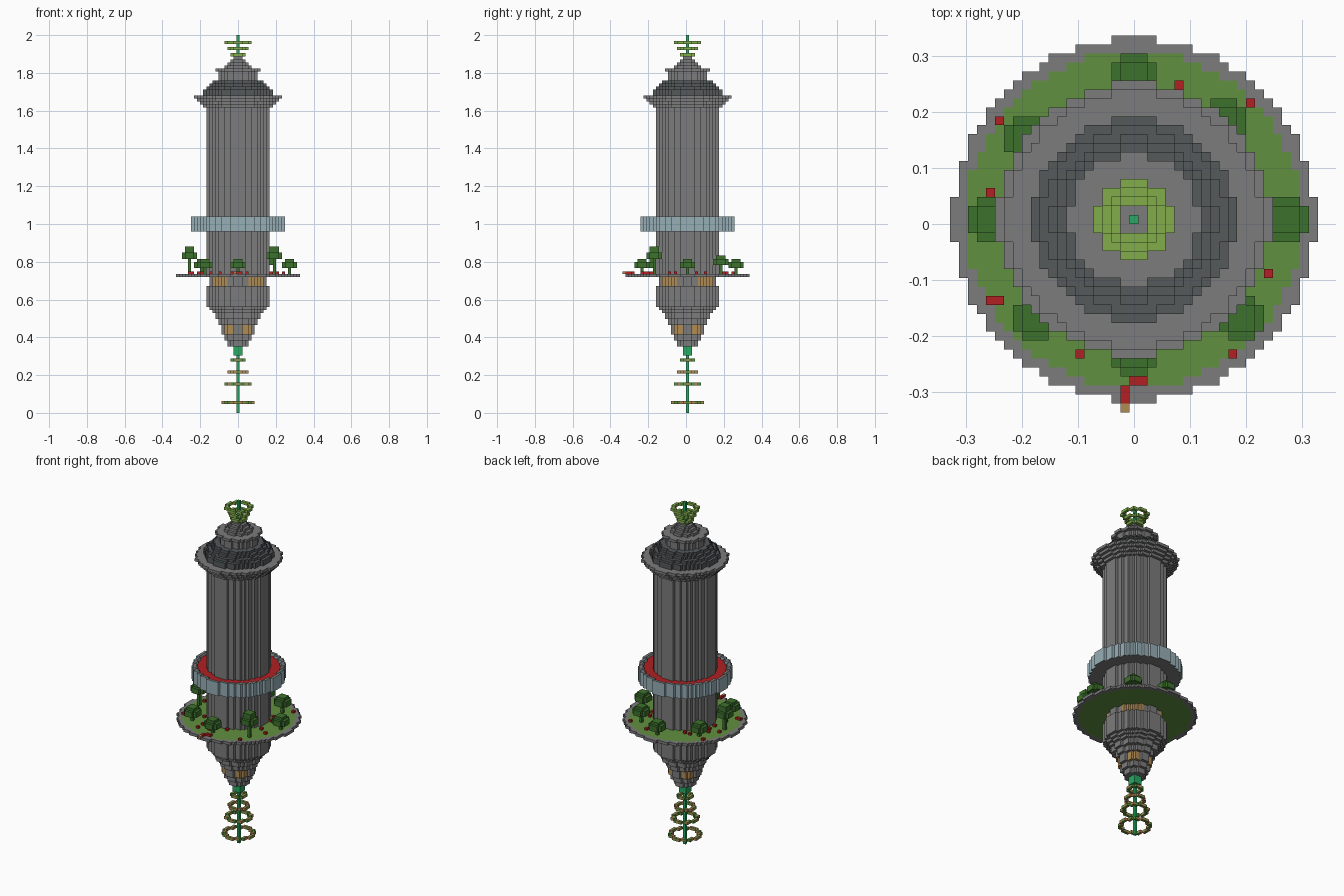
import bpy
import bmesh
import random

random.seed(4)
V = 0.016          # block size
CY = V / 2         # tower axis offset in y

cube = bpy.data.objects.get("Cube")
if cube:
    bpy.data.objects.remove(cube, do_unlink=True)


def material(name, rgb):
    m = bpy.data.materials.new(name)
    m.use_nodes = True
    m.diffuse_color = (*rgb, 1)
    m.node_tree.nodes["Principled BSDF"].inputs["Base Color"].default_value = (*rgb, 1)
    return m


GREY = material("stone grey", (0.20, 0.20, 0.20))
DARK = material("slate grey", (0.09, 0.10, 0.105))
LIME = material("lime green", (0.22, 0.42, 0.07))
EMERALD = material("emerald green", (0.02, 0.40, 0.12))
GRASS = material("grass green", (0.12, 0.28, 0.05))
LEAF = material("leaf green", (0.045, 0.165, 0.025))
RED = material("red", (0.44, 0.014, 0.016))
TAN = material("warm tan", (0.43, 0.26, 0.09))
GLASS = material("pale blue", (0.31, 0.43, 0.47))


def disc(r):
    limit = r * r + 0.3 * r + 1 if r else 0
    span = range(-r, r + 1)
    return {(i, j) for i in span for j in span if i * i + j * j <= limit}


def outline(r):
    d = disc(r)
    return {(i, j) for i, j in d
            if not {(i + 1, j), (i - 1, j), (i, j + 1), (i, j - 1)} <= d}


def blocks(name, layers, mats, rule=None):
    """Stack of block layers: (cells, first layer, end layer).
    rule(i, j, nz) picks the material slot of each face."""
    bm = bmesh.new()

    def face(pts, i, j, nz):
        f = bm.faces.new([bm.verts.new((x * V, y * V + CY, z * V)) for x, y, z in pts])
        f.material_index = rule(i, j, nz) if rule else 0

    for cells, a, b in layers:
        for i, j in sorted(cells):
            c = [(i - .5, j - .5), (i + .5, j - .5), (i + .5, j + .5), (i - .5, j + .5)]
            face([(x, y, b) for x, y in c], i, j, 1)
            face([(x, y, a) for x, y in reversed(c)], i, j, -1)
            sides = [(i, j - 1), (i + 1, j), (i, j + 1), (i - 1, j)]
            for k, side in enumerate(sides):
                if side not in cells:
                    p, q = c[k], c[(k + 1) % 4]
                    face([(*p, a), (*q, a), (*q, b), (*p, b)], i, j, 0)
    bmesh.ops.remove_doubles(bm, verts=bm.verts, dist=V / 100)
    me = bpy.data.meshes.new(name)
    bm.to_mesh(me)
    bm.free()
    for m in mats:
        me.materials.append(m)
    ob = bpy.data.objects.new(name, me)
    bpy.context.collection.objects.link(ob)
    return ob


def stack(name, steps, mats, rule=None):
    return blocks(name, [(disc(r), a, b) for r, a, b in steps], mats, rule)


# Lower spike with its hoops
stack("lower_spike", [(0, 0, 19), (1, 19, 22)], [EMERALD])
for n, (r, z) in enumerate([(5, 3), (4, 9), (3, 13), (2, 17)]):
    blocks(f"lower_hoop_{n + 1}", [(outline(r), z, z + 1)], [TAN, GRASS],
           lambda i, j, nz: (i + j) % 2)

# Tapered underside with lit panels on the diagonals
stack("underside", [(3, 22, 24), (4, 24, 26), (6, 29, 31), (7, 31, 33),
                    (8, 33, 34), (9, 34, 35), (10, 35, 42)], [GREY])
stack("lower_lamp_band", [(5, 26, 29)], [GREY, TAN],
      lambda i, j, nz: int(min(abs(i), abs(j)) >= 2))
stack("upper_lamp_band", [(9, 42, 45)], [GREY, TAN],
      lambda i, j, nz: int(min(abs(i), abs(j)) >= 4))

# Garden platform with stone rim
stack("garden_platform", [(20, 45, 46)], [GRASS, GREY],
      lambda i, j, nz: int(i * i + j * j > 18.7 ** 2))

# Main shaft
stack("shaft", [(10, 46, 101)], [GREY])

# Glazed gallery with red floor
blocks("gallery_wall", [(disc(15) - disc(14), 60, 65)], [GLASS, GREY],
       lambda i, j, nz: abs(nz))
blocks("gallery_floor", [(disc(14) - disc(10), 60, 64)], [GREY, RED],
       lambda i, j, nz: int(nz > 0))

# Flared cornice, slate roof and crown
stack("cornice", [(11, 101, 102), (12, 102, 103), (13, 103, 104), (14, 104, 105)], [GREY])
stack("slate_roof", [(11, 105, 107), (10, 107, 108), (9, 108, 109), (8, 109, 110)], [DARK])
stack("crown", [(6, 110, 113), (7, 113, 114), (4, 114, 115), (3, 115, 116),
                (2, 116, 117), (1, 117, 118)], [GREY])

# Upper spike with its hoops
stack("upper_spike", [(0, 118, 125)], [EMERALD])
for n, r in enumerate((2, 3, 4)):
    z = 118 + 2 * n
    blocks(f"upper_hoop_{n + 1}", [(outline(r), z, z + 1)], [LIME])


# Garden trees
def moved(cells, x, y):
    return {(i + x, j + y) for i, j in cells}


trees = [(0, 16, 0), (0, -15, 0), (17, 0, 0), (-16, 0, 3), (-12, 9, 0),
         (10, 11, 1), (12, -11, 3), (-11, -11, 0)]
for n, (x, y, lift) in enumerate(trees):
    z = 48 + lift
    blocks(f"tree_{n + 1}", [(moved(disc(0), x, y), 46, z),
                             (moved(disc(2), x, y), z, z + 2),
                             (moved(disc(1), x, y), z + 2, z + 3 + lift // 3)], [LEAF])

# Flowers scattered over the grass, and the small entrance step
flowers = {(-16, 3), (-15, 11), (-16, -9), (-15, -9), (15, -6), (13, 13), (5, 15),
           (-6, -15), (11, -15), (-1, -20), (-1, -19), (0, -18), (1, -18)}
lawn = sorted(disc(14) - disc(11))
flowers |= set(random.sample(lawn, 18))
blocks("flowers", [(flowers, 46, 46.8)], [RED])
blocks("entrance_step", [({(-1, -21)}, 46, 46.8)], [TAN])
